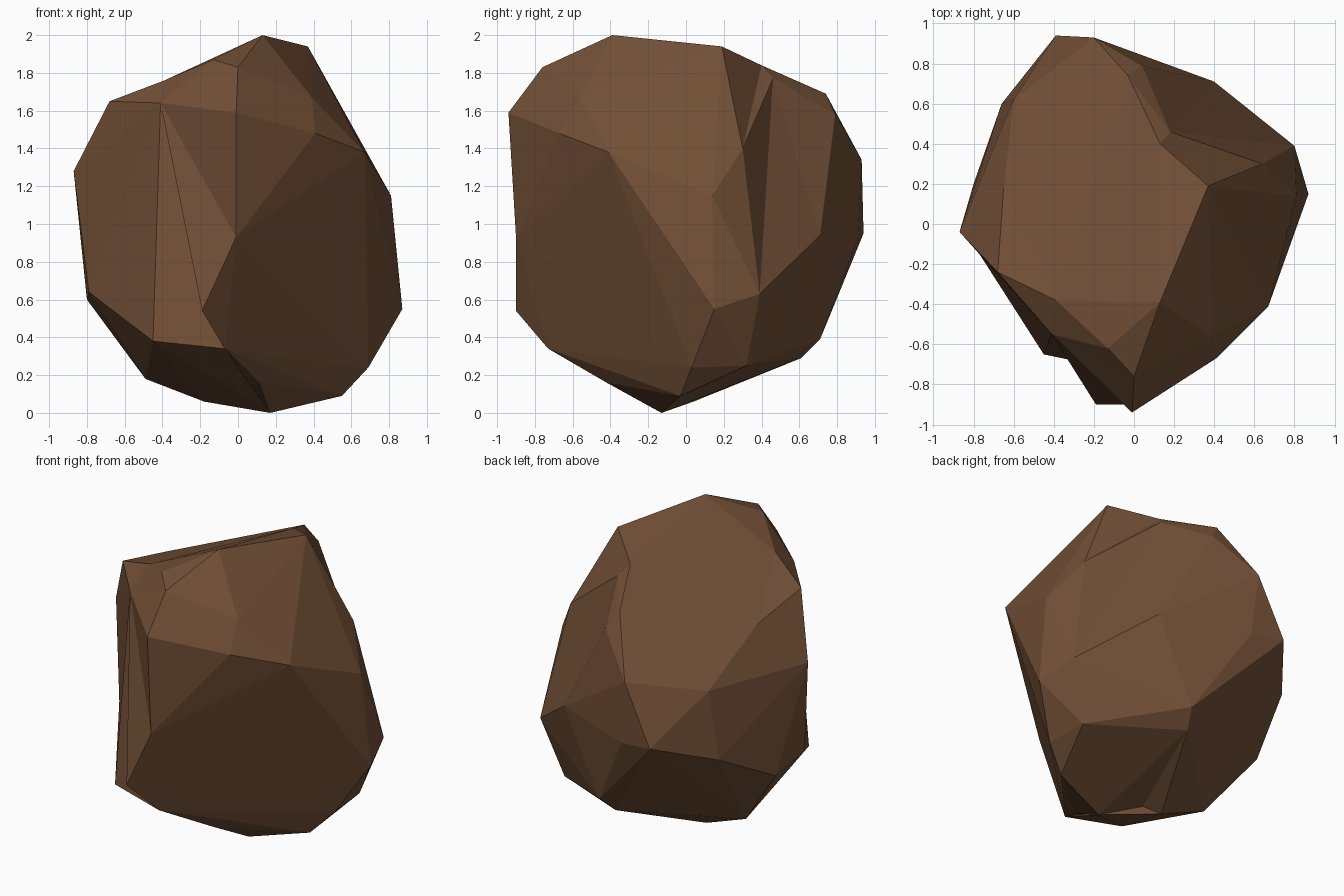
import bpy, bmesh

if "Cube" in bpy.data.objects:
    bpy.data.objects.remove(bpy.data.objects["Cube"])

# Main corners of the boulder, grouped from the crown downwards
corners = {
    # crown
    "peak": (0.13, -0.39, 2.0), "crown_r": (0.37, 0.19, 1.94),
    "crown_f": (0.0, -0.76, 1.83), "crown_fl": (-0.13, -0.62, 1.87),
    "crown_l": (-0.68, -0.24, 1.65), "crown_bl": (-0.65, 0.18, 1.56),
    "crown_b": (-0.03, 0.74, 1.69),
    # shoulder
    "nose": (-0.01, -0.94, 1.59), "sh_fr": (0.41, -0.67, 1.48),
    "sh_fr2": (0.39, -0.56, 1.67),
    "sh_r": (0.67, -0.41, 1.38), "sh_br": (0.64, 0.3, 1.4),
    "right": (0.81, 0.14, 1.15), "sh_b": (0.04, 0.79, 1.58),
    "back_hi": (-0.2, 0.93, 1.34), "back_l": (-0.6, 0.62, 1.27),
    "left": (-0.87, -0.04, 1.28),
    # waist
    "back": (-0.39, 0.94, 0.95), "back_in": (-0.16, 0.91, 0.92),
    "w_bl": (-0.66, 0.6, 0.82), "w_br": (0.4, 0.71, 0.94),
    "w_f": (-0.01, -0.9, 0.93), "w_r": (0.87, 0.15, 0.55),
    "w_rb": (0.8, 0.39, 0.63), "w_l": (-0.8, 0.2, 0.6),
    "w_lf": (-0.79, -0.12, 0.64), "chin": (-0.19, -0.9, 0.54),
    # underside
    "u_fl": (-0.45, -0.65, 0.38), "u_f": (-0.07, -0.73, 0.34),
    "u_f2": (0.11, -0.42, 0.16), "u_l": (-0.49, 0.07, 0.18),
    "u_c": (-0.18, 0.04, 0.06), "foot": (0.17, -0.13, 0.0),
    "u_r": (0.55, -0.03, 0.09), "u_r2": (0.69, 0.03, 0.24),
    "u_br": (0.67, 0.32, 0.25), "u_b": (0.09, 0.61, 0.29),
    "u_b2": (0.14, 0.71, 0.39),
}

bm = bmesh.new()
V = {name: bm.verts.new(co) for name, co in corners.items()}
hull = bmesh.ops.convex_hull(bm, input=list(bm.verts))
inner = [g for g in hull["geom_interior"] if isinstance(g, bmesh.types.BMVert)]
if inner:
    bmesh.ops.delete(bm, geom=inner, context='VERTS')


def carve(name, co, loop):
    """Replace the faces lying between the loop corners by a fan to a new point."""
    ring = {V[n] for n in loop.split() if n in V and V[n].is_valid}
    region = {f for f in bm.faces if all(v in ring for v in f.verts)}
    if not region:
        return
    rim = [tuple(e.verts) for e in bm.edges
           if sum(f in region for f in e.link_faces) == 1]
    bmesh.ops.delete(bm, geom=list(region), context='FACES')
    V[name] = bm.verts.new(co)
    for a, b in rim:
        bm.faces.new((a, b, V[name]))


def flip(a, b):
    """Turn the edge between two corners to the other diagonal."""
    edge = bm.edges.get((V[a], V[b]))
    if edge and len(edge.link_faces) == 2:
        bmesh.utils.edge_rotate(edge, True)


# Valley down the front left, running out under the chin
carve("valley", (-0.41, -0.55, 1.64),
      "crown_l crown_fl crown_f nose w_f chin u_fl w_lf left")
bmesh.ops.recalc_face_normals(bm, faces=list(bm.faces))
flip("chin", "u_fl")
# Nick beside the crown
carve("nick", (-0.39, -0.38, 1.76),
      "crown_l crown_fl valley peak crown_bl crown_b")
# Notch at the back of the crown
carve("notch", (0.13, 0.4, 1.84),
      "peak nick crown_r crown_b sh_b w_br w_rb sh_br")
carve("notch_low", (0.18, 0.46, 1.77),
      "notch crown_b sh_b w_br w_rb sh_br")
# Shallow hollow underneath
carve("hollow", (-0.07, 0.0, 0.09), "u_c foot u_f u_f2 u_b")

bmesh.ops.recalc_face_normals(bm, faces=list(bm.faces))
mesh = bpy.data.meshes.new("boulder")
bm.to_mesh(mesh)
bm.free()

# Single brown stone colour, flat faces
stone = bpy.data.materials.new("brown stone")
stone.diffuse_color = (0.17, 0.08, 0.038, 1.0)
stone.use_nodes = True
stone.node_tree.nodes["Principled BSDF"].inputs["Base Color"].default_value = stone.diffuse_color
mesh.materials.append(stone)
boulder = bpy.data.objects.new("boulder", mesh)
bpy.context.collection.objects.link(boulder)
